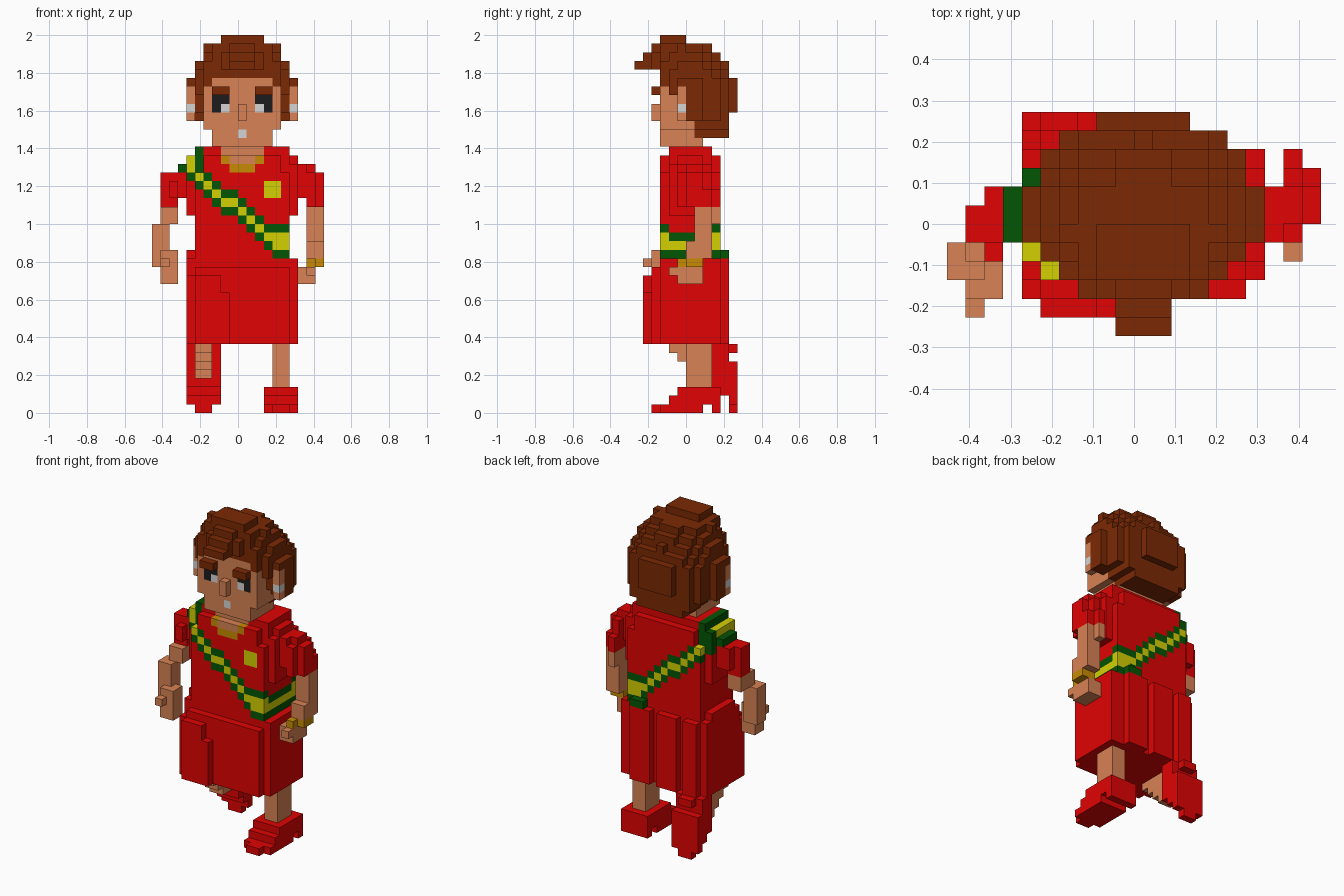
import bpy
import bmesh
from math import sqrt
from mathutils import Vector

if "Cube" in bpy.data.objects:
    bpy.data.objects.remove(bpy.data.objects["Cube"])

UNIT = 2 / 44
CENTRE = Vector((10, 6, 0))


def make_material(name, red, green, blue):
    material = bpy.data.materials.new(name)
    material.use_nodes = True
    colour = (red, green, blue, 1)
    material.diffuse_color = colour
    material.node_tree.nodes["Principled BSDF"].inputs["Base Color"].default_value = colour
    return material


RED = make_material("red cloth", .75, .001, .001)
SKIN = make_material("skin", .69, .225, .09)
HAIR = make_material("brown hair", .2, .022, .001)
GREEN = make_material("sash green", .001, .09, .001)
YELLOW = make_material("sash yellow", .66, .63, .001)
GOLD = make_material("gold", .58, .26, .001)
DARK = make_material("eye dark", .012, .012, .013)
GREY = make_material("light grey", .66, .66, .66)

grid = {}  # occupied cell -> (part name, material)


def fill(part, material, x0, x1, y0, y1, z0, z1):
    """Fill a block of cells; later blocks replace earlier ones."""
    for x in range(x0, x1):
        for y in range(y0, y1):
            for z in range(z0, z1):
                grid[x, y, z] = (part, material)


def sash_colour(x, y, z):
    """Diagonal band, yellow with green edges, levelling out at the left hip."""
    if x > 13:
        top = 20 if y in (3, 9) else 19
        return {18: GREEN, 19: YELLOW, top: YELLOW, top + 1: GREEN}.get(z)
    offset = abs(z - round(31.3 - .85 * x))
    return {0: YELLOW, 1: GREEN}.get(offset)


# Torso and shoulders
fill("torso", RED, 5, 16, 3, 10, 18, 28)
fill("torso", RED, 6, 15, 3, 10, 28, 30)
fill("torso", RED, 4, 17, 4, 9, 23, 29)
fill("torso", RED, 4, 17, 5, 8, 29, 30)
fill("torso", RED, 5, 16, 4, 9, 28, 31)
fill("torso", RED, 3, 4, 5, 8, 25, 29)

# Sash wrapped round the torso
for (x, y, z) in list(grid):
    band = sash_colour(x, y, z)
    if band:
        grid[x, y, z] = ("sash", band)
fill("sash", GREEN, 5, 6, 4, 9, 28, 31)
fill("sash", YELLOW, 4, 5, 4, 8, 28, 30)
fill("sash", GREEN, 4, 5, 8, 9, 28, 30)
fill("badge", YELLOW, 13, 15, 3, 4, 25, 27)

# Skirt: layered footprint with back pleats and a raised front panel
fill("skirt", RED, 4, 17, 3, 10, 8, 18)
fill("skirt", RED, 4, 5, 4, 9, 18, 19)
fill("skirt", RED, 5, 14, 3, 10, 18, 19)
fill("skirt", RED, 5, 16, 2, 3, 8, 17)
fill("skirt", RED, 4, 5, 2, 3, 8, 16)
fill("skirt", RED, 5, 8, 1, 2, 8, 16)
fill("skirt", RED, 8, 9, 1, 2, 8, 14)
for left, right in ((5, 7), (8, 11), (12, 15)):
    fill("skirt", RED, left, right, 10, 11, 8, 18)
fill("sash", GREEN, 13, 15, 10, 11, 18, 19)

# Left leg and shoe, standing
fill("left_leg", SKIN, 14, 16, 6, 9, 3, 8)
fill("left_shoe", RED, 13, 17, 5, 10, 2, 3)
fill("left_shoe", RED, 13, 17, 4, 10, 1, 2)
fill("left_shoe", RED, 13, 17, 3, 8, 0, 1)
fill("left_shoe", RED, 14, 16, 2, 3, 0, 1)
fill("left_shoe", RED, 13, 17, 9, 10, 0, 1)

# Right leg bent back, with the shoe upright on its toes
for step in range(4):
    fill("right_leg", SKIN, 5, 7, 4 + step, 9, 7 - step, 8 - step)
fill("right_shoe", RED, 4, 8, 9, 11, 3, 8)
fill("right_shoe", RED, 4, 8, 10, 12, 2, 6)
fill("right_shoe", RED, 4, 8, 11, 12, 1, 3)
fill("right_shoe", RED, 5, 7, 11, 12, 0, 1)
fill("right_shoe", RED, 5, 7, 11, 12, 7, 8)

# Right arm, reaching forward
fill("right_sleeve", RED, 1, 3, 5, 7, 24, 28)
fill("right_sleeve", RED, 2, 3, 4, 8, 25, 27)
fill("right_sleeve", RED, 2, 4, 5, 8, 25, 28)
fill("right_arm", SKIN, 1, 3, 4, 7, 22, 24)
fill("right_arm", SKIN, 0, 2, 3, 5, 17, 22)
fill("right_hand", SKIN, 1, 3, 2, 4, 15, 19)
fill("right_hand", SKIN, 1, 2, 1, 2, 17, 18)

# Left arm, swung back, with a stepped sleeve and a bracelet
fill("left_sleeve", RED, 17, 18, 5, 8, 25, 29)
fill("left_sleeve", RED, 18, 19, 6, 8, 24, 29)
fill("left_sleeve", RED, 18, 19, 5, 9, 24, 28)
fill("left_sleeve", RED, 19, 20, 6, 8, 24, 28)
fill("left_sleeve", RED, 19, 20, 8, 9, 24, 26)
fill("left_sleeve", RED, 18, 19, 9, 10, 24, 26)
fill("left_arm", SKIN, 18, 20, 7, 9, 18, 24)
fill("left_arm", SKIN, 18, 19, 9, 10, 22, 24)
fill("left_arm", SKIN, 18, 20, 6, 8, 18, 20)
fill("bracelet", GOLD, 18, 20, 6, 8, 17, 18)
fill("bracelet", GOLD, 18, 19, 5, 6, 17, 18)
fill("left_hand", SKIN, 17, 19, 5, 8, 15, 17)
fill("left_hand", SKIN, 18, 19, 4, 5, 16, 17)

# Neck and collar
fill("neck", SKIN, 8, 13, 4, 8, 30, 32)
fill("neck", SKIN, 9, 12, 3, 4, 29, 30)
fill("collar", GOLD, 9, 12, 3, 4, 28, 29)
for side in (8, 12):
    fill("collar", GOLD, side, side + 1, 3, 4, 29, 30)

# Head
fill("head", SKIN, 7, 14, 3, 8, 31, 33)
fill("head", SKIN, 6, 15, 3, 9, 33, 39)


def hair_front(x, z):
    """Foremost row the hair reaches, leaving the face clear."""
    if z < 39:
        return 4 if z > 36 and abs(x - 10) > 4 else 5
    return 3 if z == 39 else 0


# Hair: a rounded cap that leans forward towards the crown
for z in range(35, 43):
    rise = max(0, z - 36.5) / 7.3
    scale = sqrt(1 - rise * rise)
    middle = 6.5 - .4 * max(0, z - 38)
    for x in range(4, 17):
        for y in range(hair_front(x, z), 12):
            across = (x - 10) / (6.2 * scale)
            along = (y - middle) / (4.9 * scale)
            if across ** 2 + along ** 2 <= 1:
                grid[x, y, z] = ("hair", HAIR)

# Hair: nape tapering inwards, side locks, crown and forelock
for half in (3, 4, 5):
    fill("hair", HAIR, 10 - half, 11 + half, 7, 10, 29 + half, 30 + half)
fill("hair", HAIR, 7, 14, 10, 11, 32, 33)
fill("hair", HAIR, 6, 15, 10, 11, 33, 35)
fill("hair", HAIR, 4, 17, 6, 8, 34, 39)
fill("hair", HAIR, 8, 13, 3, 6, 43, 44)
fill("hair", HAIR, 9, 12, 1, 3, 40, 42)
fill("hair", HAIR, 9, 12, 0, 1, 40, 41)
for side in (6, 14):
    fill("hair", HAIR, side, side + 1, 3, 5, 38, 39)

# Ears and earrings, tucked under a lock of hair
for side in (4, 16):
    fill("ear", SKIN, side, side + 1, 5, 6, 34, 38)
    fill("earring", GREY, side, side + 1, 5, 6, 35, 36)
    fill("hair", HAIR, side, side + 1, 5, 6, 38, 39)

# Eyes, brows, nose and mouth
for outer, glint in ((7, 8), (12, 12)):
    fill("eye", DARK, outer, outer + 2, 3, 4, 35, 37)
    fill("eye", GREY, glint, glint + 1, 3, 4, 35, 36)
    fill("brow", HAIR, outer, outer + 2, 2, 4, 37, 38)
fill("nose", SKIN, 10, 11, 2, 3, 34, 36)
fill("mouth", GREY, 10, 11, 3, 4, 32, 33)


def build_part(name):
    """Skin the exposed cell sides of one part and merge flat areas."""
    mesh = bpy.data.meshes.new(name)
    slots = []
    bm = bmesh.new()
    for cell, (part, material) in grid.items():
        if part != name:
            continue
        if material not in slots:
            slots.append(material)
            mesh.materials.append(material)
        for axis in range(3):
            for sign in (-1, 1):
                normal, across = Vector(), Vector()
                normal[axis] = sign
                if tuple(int(c + n) for c, n in zip(cell, normal)) in grid:
                    continue
                across[(axis + 1) % 3] = .5
                along = normal.cross(across)
                middle = Vector(cell) + Vector((.5, .5, .5)) + normal / 2 - CENTRE
                corners = (-across - along, across - along, across + along, along - across)
                face = bm.faces.new([bm.verts.new((middle + c) * UNIT) for c in corners])
                face.material_index = slots.index(material)
    bmesh.ops.remove_doubles(bm, verts=bm.verts, dist=UNIT / 100)
    bmesh.ops.dissolve_limit(bm, angle_limit=.01, verts=bm.verts, edges=bm.edges,
                             delimit={"MATERIAL"})
    bm.to_mesh(mesh)
    bm.free()
    bpy.context.collection.objects.link(bpy.data.objects.new(name, mesh))


for part_name in sorted({part for part, material in grid.values()}):
    build_part(part_name)
